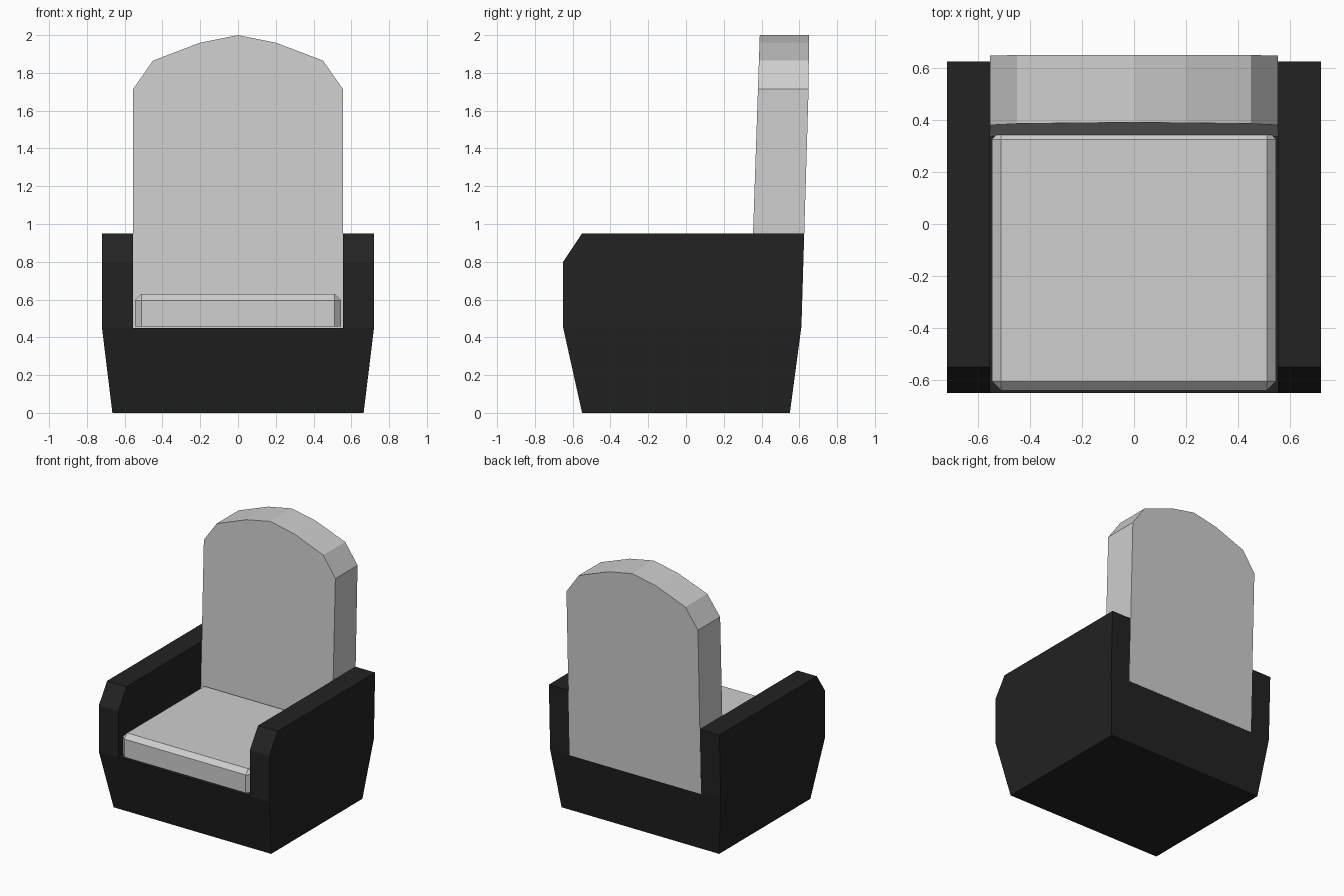
import bpy
import bmesh

if "Cube" in bpy.data.objects:
    bpy.data.objects.remove(bpy.data.objects["Cube"])


def material(name, v):
    m = bpy.data.materials.new(name)
    m.diffuse_color = (v, v, v, 1)
    m.use_nodes = True
    m.node_tree.nodes["Principled BSDF"].inputs["Base Color"].default_value = m.diffuse_color
    return m


black = material("black leather", 0.016)
grey = material("light grey fabric", 0.62)


def finish(name, bm, mat):
    bmesh.ops.remove_doubles(bm, verts=bm.verts[:], dist=0.0005)
    bmesh.ops.recalc_face_normals(bm, faces=bm.faces[:])
    mesh = bpy.data.meshes.new(name)
    bm.to_mesh(mesh)
    bm.free()
    mesh.materials.append(mat)
    ob = bpy.data.objects.new(name, mesh)
    bpy.context.collection.objects.link(ob)
    return ob


def bridge(bm, a, b, cap_a=True, cap_b=True):
    """Join two matching loops of points with quads, optionally capped."""
    va, vb = [bm.verts.new(p) for p in a], [bm.verts.new(p) for p in b]
    n = len(a)
    for i in range(n):
        j = (i + 1) % n
        bm.faces.new((va[i], va[j], vb[j], vb[i]))
    if cap_a:
        bm.faces.new(va)
    if cap_b:
        bm.faces.new(vb)


def rect(x, y0, y1, z):
    return [(-x, y0, z), (x, y0, z), (x, y1, z), (-x, y1, z)]


# Tapered base with both armrests
INNER, OUTER, DECK = 0.555, 0.72, 0.45
bm = bmesh.new()
bridge(bm, rect(0.665, -0.55, 0.55, 0), rect(OUTER, -0.65, 0.61, DECK), cap_b=False)
bm.faces.new([bm.verts.new(p) for p in rect(INNER, -0.65, 0.61, DECK)])
arm = [(-0.65, DECK), (-0.65, 0.8), (-0.55, 0.95), (0.625, 0.95), (0.61, DECK)]
for s in (-1, 1):
    bridge(bm, [(s * INNER, y, z) for y, z in arm], [(s * OUTER, y, z) for y, z in arm])
bmesh.ops.recalc_face_normals(bm, faces=bm.faces[:])
hidden = [f for f in bm.faces if abs(f.calc_center_median().x) > INNER
          and all(abs(v.co.z - DECK) < 1e-4 for v in f.verts)]
bmesh.ops.delete(bm, geom=hidden, context='FACES')
finish("base_and_arms", bm, black)

# Leaning backrest with arched top
half = [(0.555, DECK), (0.555, 1.715), (0.45, 1.865), (0.2, 1.96)]
outline = half + [(0, 2.0)] + [(-x, z) for x, z in reversed(half)]
bm = bmesh.new()
bridge(bm,
       [(x, 0.338 + 0.034 * (z - DECK), z) for x, z in outline],
       [(x, min(0.611 + 0.03 * (z - DECK), 0.65), z) for x, z in outline])
finish("backrest", bm, grey)

# Seat cushion, chamfered on its top and upright edges
bm = bmesh.new()
bridge(bm, rect(0.546, -0.64, 0.36, 0.458), rect(0.546, -0.64, 0.36, 0.63))
edges = [e for e in bm.edges if max(v.co.z for v in e.verts) > 0.6]
bmesh.ops.bevel(bm, geom=edges, offset=0.034, segments=1, affect='EDGES')
finish("seat_cushion", bm, grey)
